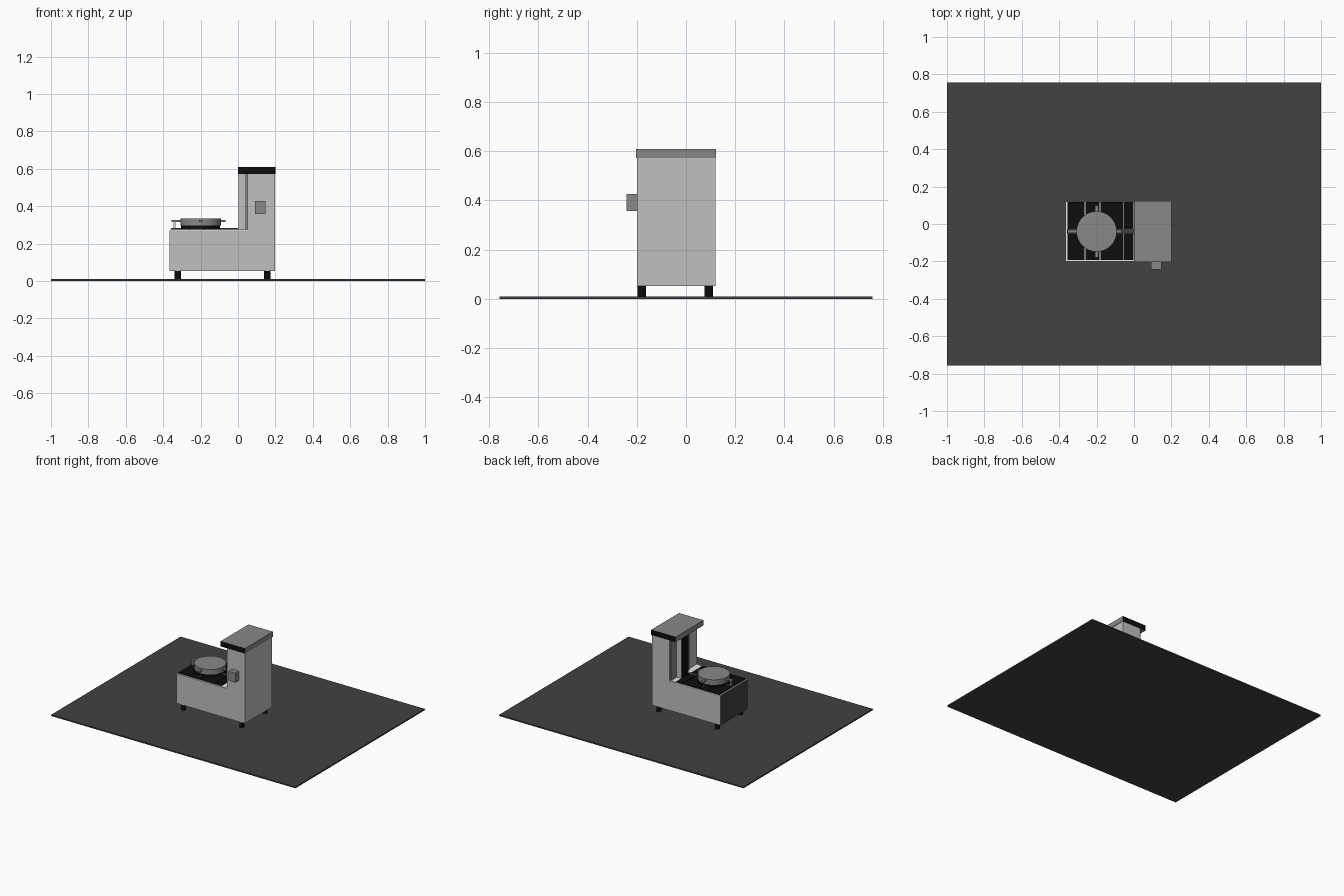
import bpy, bmesh, math
from mathutils import Vector

if "Cube" in bpy.data.objects:
    bpy.data.objects.remove(bpy.data.objects["Cube"], do_unlink=True)


def material(name, v):
    m = bpy.data.materials.new(name)
    m.use_nodes = True
    m.diffuse_color = (v, v, v, 1)
    m.node_tree.nodes["Principled BSDF"].inputs["Base Color"].default_value = (v, v, v, 1)
    return m


light = material("light_grey", 0.53)
grey = material("mid_grey", 0.25)
charcoal = material("charcoal", 0.054)
black = material("black", 0.004)
white = material("white", 0.85)


def finish(name, bm, mats):
    me = bpy.data.meshes.new(name)
    bm.to_mesh(me)
    bm.free()
    for m in mats:
        me.materials.append(m)
    ob = bpy.data.objects.new(name, me)
    bpy.context.collection.objects.link(ob)
    return ob


def box(name, lo, hi, mat, second=None, rule=None):
    """Box between two corners; faces whose normal meets the rule take the second colour."""
    lo, hi = Vector(lo), Vector(hi)
    bm = bmesh.new()
    bmesh.ops.create_cube(bm, size=1)
    for v in bm.verts:
        v.co = (lo + hi) / 2 + v.co * (hi - lo)
    bm.normal_update()
    if second:
        for f in bm.faces:
            f.material_index = int(rule(f.normal))
    return finish(name, bm, [mat, second] if second else [mat])


def cylinder(name, x, y, z0, z1, r, mat, sides=32):
    bm = bmesh.new()
    bmesh.ops.create_cone(bm, cap_ends=True, segments=sides, radius1=r, radius2=r, depth=z1 - z0)
    bmesh.ops.translate(bm, verts=bm.verts, vec=(x, y, (z0 + z1) / 2))
    for f in bm.faces:
        f.smooth = len(f.verts) == 4
    for e in bm.edges:
        e.smooth = all(len(f.verts) == 4 for f in e.link_faces)
    return finish(name, bm, [mat])


def is_left_end(n):
    return n.x < -0.5


# Floor slab and feet
box("floor_slab", (-1, -0.757, 0), (1, 0.757, 0.01), charcoal)
for x in (-0.322, 0.157):
    for y in (-0.18, 0.093):
        cylinder("foot", x, y, 0.01, 0.055, 0.017, black, 16)

# Low cabinet with a pale deck and dark cover plates
box("cabinet_body", (-0.365, -0.2, 0.052), (0.197, 0.119, 0.27), light, charcoal, is_left_end)
box("deck", (-0.363, -0.198, 0.27), (0.05, 0.117, 0.274), white)
seams = (-0.358, -0.262, -0.182, -0.057, 0.0)
for a, b in zip(seams, seams[1:]):
    box("cover_plate", (a + 0.002, -0.192, 0.274), (b - 0.002, 0.117, 0.279), black)

# Tower with a recessed front face under the cap
box("tower", (0.05, -0.2, 0.27), (0.197, 0.119, 0.572), light)
box("tower_panel", (0.041, -0.1, 0.274), (0.05, 0.115, 0.572), grey)
box("tower_column", (0.002, -0.035, 0.274), (0.041, 0.05, 0.572), light, black, is_left_end)
box("tower_cap", (0, -0.204, 0.572), (0.2, 0.122, 0.61), grey, black, lambda n: abs(n.y) > 0.5)
box("control_box", (0.09, -0.242, 0.358), (0.148, -0.2, 0.427), grey)

# Round pan on its burner, with crossed support bars
px, py = -0.2, -0.04
cylinder("burner", px, py, 0.275, 0.297, 0.105, black)
cylinder("pan", px, py, 0.297, 0.335, 0.108, grey)
box("long_support_bar", (-0.358, py - 0.012, 0.279), (0, py + 0.012, 0.284), charcoal)
box("cross_support_bar", (px - 0.008, py - 0.14, 0.279), (px + 0.008, py + 0.14, 0.284), charcoal)
box("pan_handle", (-0.355, py - 0.009, 0.315), (-0.068, py + 0.009, 0.325), grey)
box("pan_cross_handle", (px - 0.009, py - 0.14, 0.315), (px + 0.009, py + 0.14, 0.325), grey)
box("handle_rest", (-0.345, py - 0.006, 0.279), (-0.335, py + 0.006, 0.315), white)
